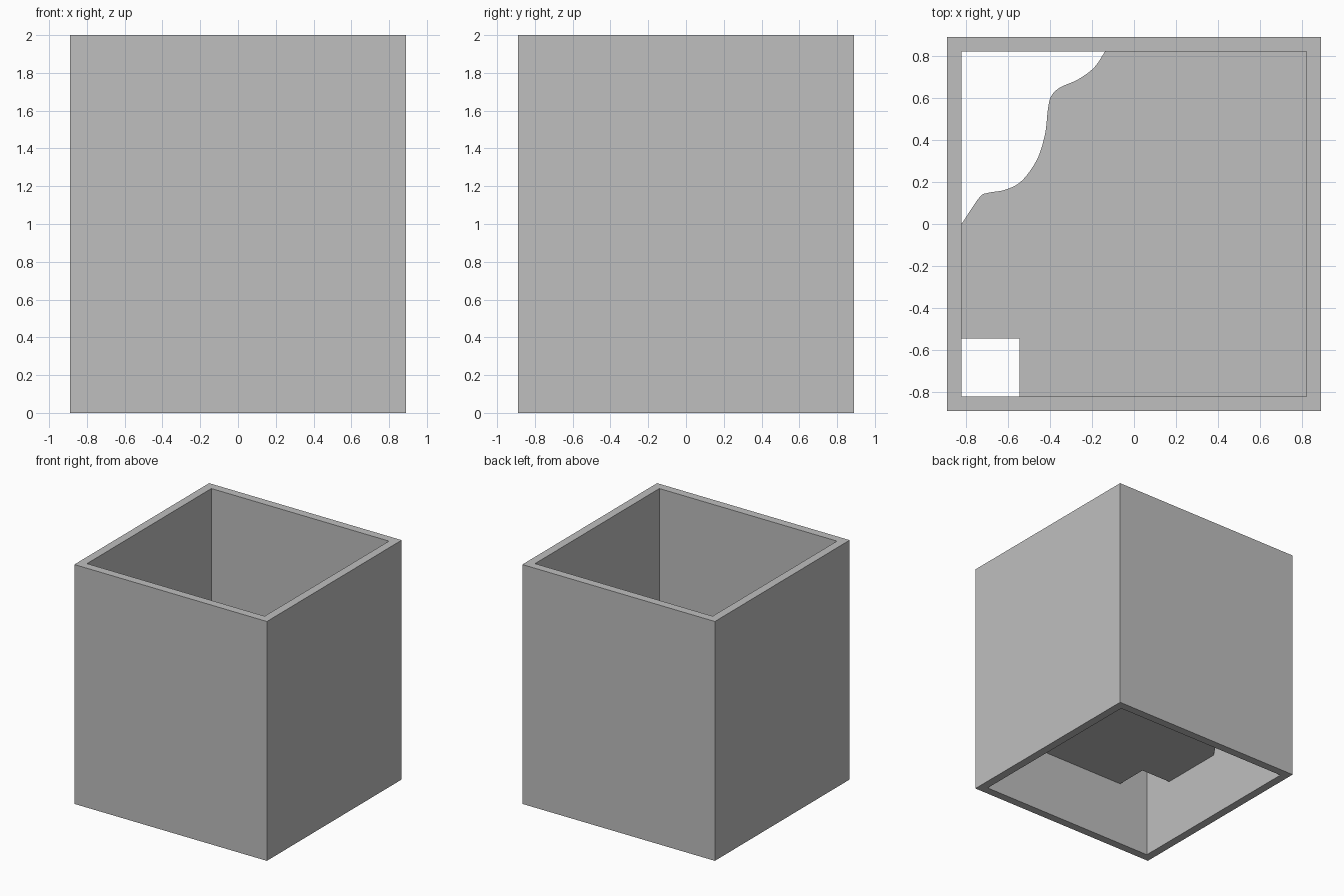
import bpy, bmesh
from mathutils import Vector

cube = bpy.data.objects.get("Cube")
if cube:
    bpy.data.objects.remove(cube, do_unlink=True)

OUTER, INNER, HEIGHT = 0.89, 0.821, 2.0
SHELF_Z, SHELF_THICK = 0.545, 0.068
NOTCH = 0.546

grey = bpy.data.materials.new("plain grey")
grey.use_nodes = True
grey.diffuse_color = (0.52, 0.52, 0.52, 1)
grey.node_tree.nodes["Principled BSDF"].inputs["Base Color"].default_value = grey.diffuse_color


def add_object(name, bm):
    bmesh.ops.recalc_face_normals(bm, faces=bm.faces)
    mesh = bpy.data.meshes.new(name)
    bm.to_mesh(mesh)
    bm.free()
    mesh.materials.append(grey)
    obj = bpy.data.objects.new(name, mesh)
    bpy.context.collection.objects.link(obj)
    return obj


def extrude_up(bm, faces, height):
    result = bmesh.ops.extrude_face_region(bm, geom=faces)
    moved = [g for g in result["geom"] if isinstance(g, bmesh.types.BMVert)]
    bmesh.ops.translate(bm, verts=moved, vec=(0, 0, height))


def smooth_path(points, steps=8):
    """Catmull-Rom curve through the points."""
    p = [Vector(q) for q in points]
    p = [2 * p[0] - p[1]] + p + [2 * p[-1] - p[-2]]
    path = []
    for a, b, c, d in zip(p, p[1:], p[2:], p[3:]):
        for i in range(steps):
            t = i / steps
            path.append(0.5 * (2 * b + (c - a) * t + (2 * a - 5 * b + 4 * c - d) * t**2
                               + (3 * b - a - 3 * c + d) * t**3))
    return path + [p[-2]]


# Square wall, open at both ends
bm = bmesh.new()
corners = [(1, -1), (1, 1), (-1, 1), (-1, -1)]
rings = [[bm.verts.new((x * s, y * s, 0)) for x, y in corners] for s in (OUTER, INNER)]
rim = [bm.faces.new((rings[0][i], rings[0][(i + 1) % 4], rings[1][(i + 1) % 4], rings[1][i]))
       for i in range(4)]
extrude_up(bm, rim, HEIGHT)
add_object("square_wall", bm)

# Inner shelf with a wavy cut at one corner and a square notch at another
wave = smooth_path([(-0.138, INNER), (-0.19, 0.745), (-0.267, 0.688), (-0.352, 0.65),
                    (-0.395, 0.607), (-0.41, 0.545), (-0.424, 0.426), (-0.462, 0.307),
                    (-0.533, 0.207), (-0.61, 0.164), (-0.695, 0.148), (-0.737, 0.125),
                    (-INNER, 0)])
outline = ([(INNER, -INNER), (INNER, INNER)] + [tuple(v) for v in wave]
           + [(-INNER, -NOTCH), (-NOTCH, -NOTCH), (-NOTCH, -INNER)])
bm = bmesh.new()
base = bm.faces.new([bm.verts.new((x, y, SHELF_Z)) for x, y in outline])
extrude_up(bm, [base], SHELF_THICK)
shelf = add_object("inner_shelf", bm)

# Smooth the wavy edge, keep corners sharp
bpy.ops.object.select_all(action="DESELECT")
shelf.select_set(True)
bpy.context.view_layer.objects.active = shelf
bpy.ops.object.shade_smooth_by_angle()
